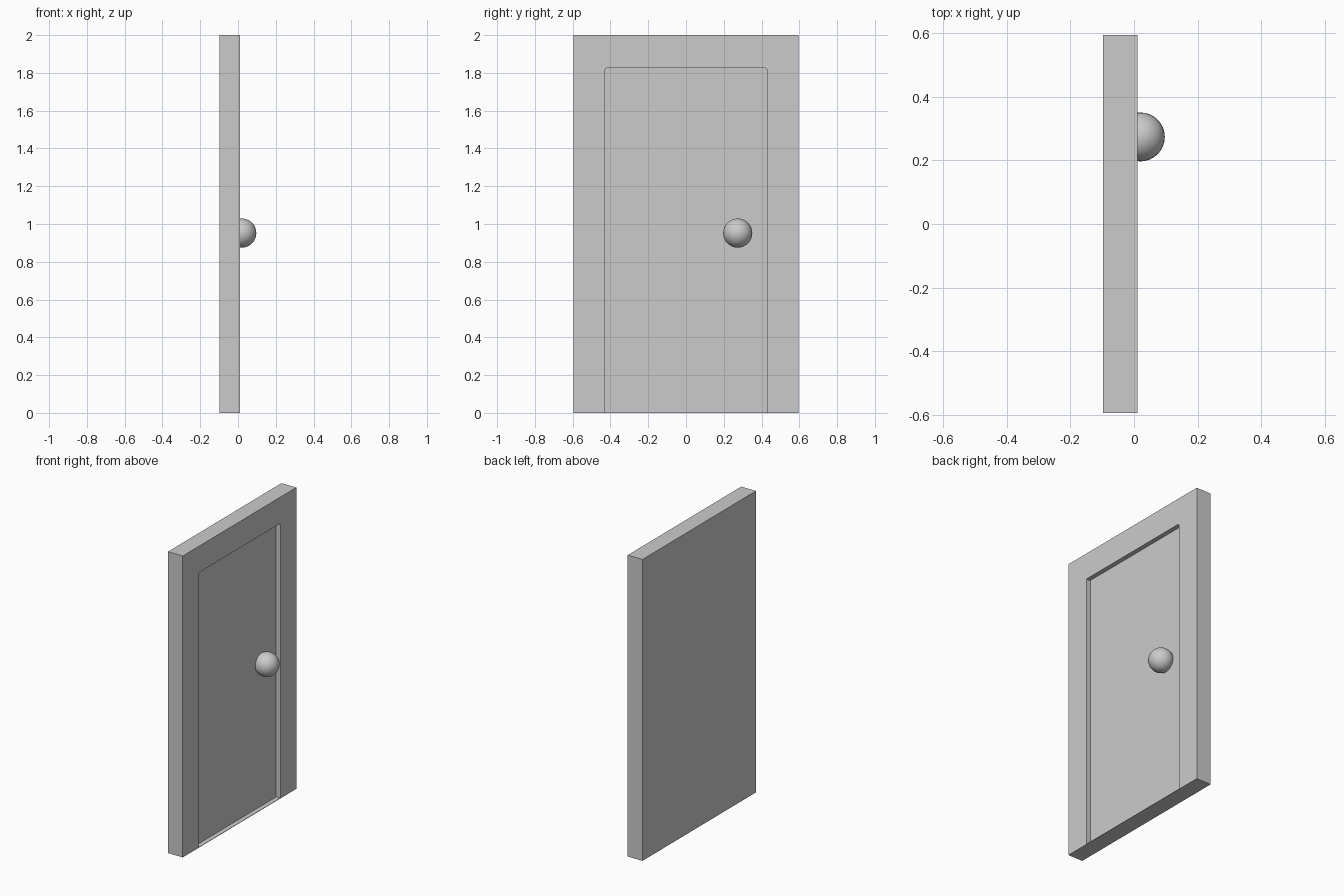
import bpy, bmesh

if "Cube" in bpy.data.objects:
    bpy.data.objects.remove(bpy.data.objects["Cube"])

def box(name, lo, hi):
    """Axis-aligned box between two corners."""
    bm = bmesh.new()
    bmesh.ops.create_cube(bm, size=1)
    for v in bm.verts:
        v.co = [(a + b) / 2 + c * (b - a) for a, b, c in zip(lo, hi, v.co)]
    mesh = bpy.data.meshes.new(name)
    bm.to_mesh(mesh)
    bm.free()
    obj = bpy.data.objects.new(name, mesh)
    bpy.context.collection.objects.link(obj)
    return obj

# Door slab with surrounding frame
door = box("door_and_frame", (-0.097, -0.595, 0), (0.011, 0.595, 2))

# Recess that sets the door leaf back, leaving a paper-thin sill
cutter = box("recess_cutter", (-0.019, -0.428, 0.003), (0.1, 0.428, 1.825))
cutter.hide_render = True
bm = bmesh.new()
bm.from_mesh(cutter.data)
top_corners = [e for e in bm.edges
               if all(v.co.z > 1 for v in e.verts)
               and abs(e.verts[0].co.y - e.verts[1].co.y) < 1e-5]
bmesh.ops.bevel(bm, geom=top_corners, offset=0.008, segments=2,
                profile=0.5, affect='EDGES')
bm.to_mesh(cutter.data)
bm.free()

mod = door.modifiers.new("recess", 'BOOLEAN')
mod.operation = 'DIFFERENCE'
mod.solver = 'EXACT'
mod.object = cutter
bpy.context.view_layer.objects.active = door
bpy.ops.object.modifier_apply(modifier=mod.name)
bpy.data.objects.remove(cutter)

# Round knob, partly sunk into the door leaf
bpy.ops.mesh.primitive_uv_sphere_add(segments=32, ring_count=16, radius=0.077,
                                     location=(0.02, 0.274, 0.952))
knob = bpy.context.object
knob.name = "knob"
bpy.ops.object.shade_smooth()
